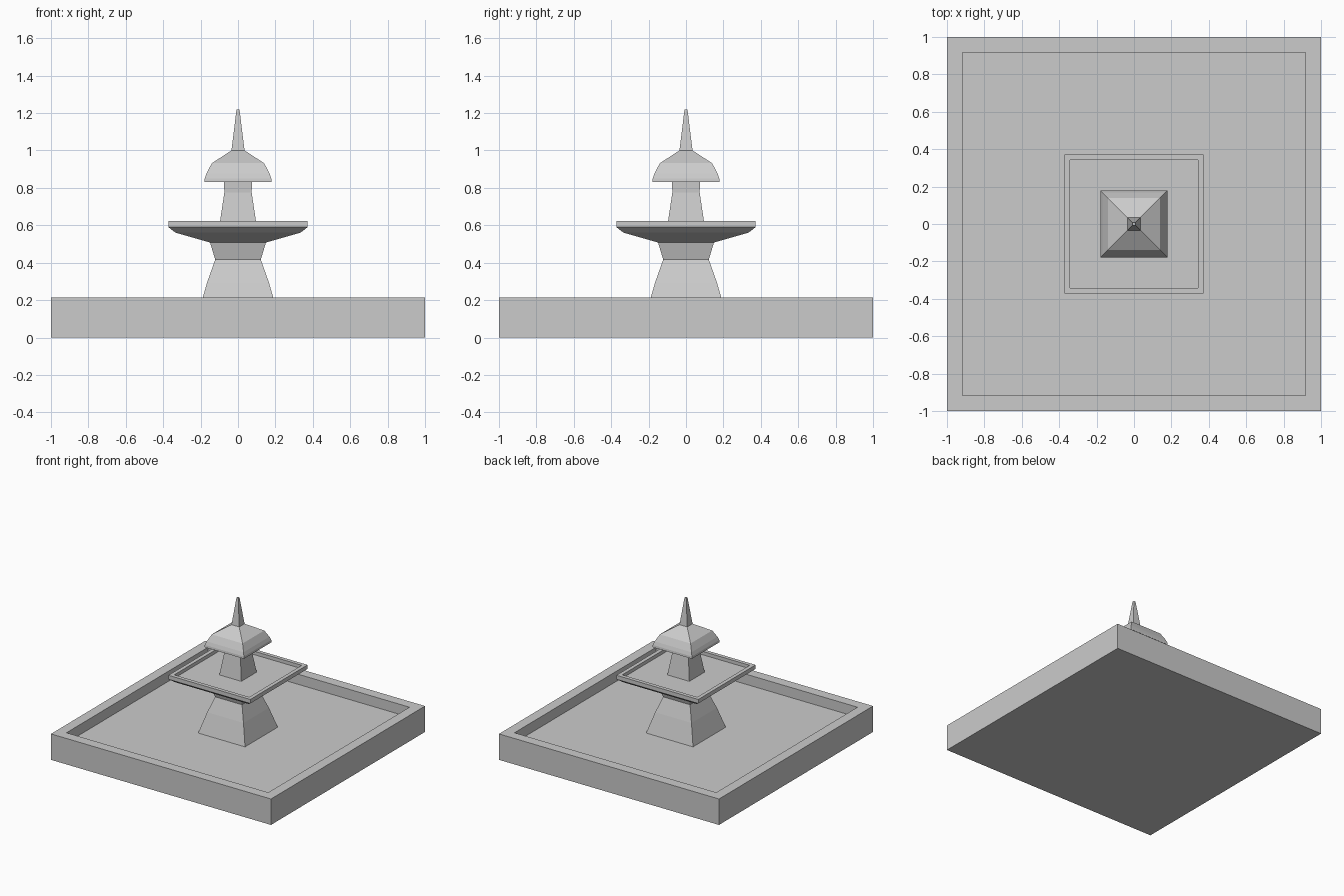
import bpy, bmesh

if "Cube" in bpy.data.objects:
    bpy.data.objects.remove(bpy.data.objects["Cube"])


def square_lathe(name, profile):
    """Sweep a (half width, z) profile around a square, capping both ends."""
    bm = bmesh.new()
    rings = [[bm.verts.new((sx * r, sy * r, z))
              for sx, sy in ((-1, -1), (1, -1), (1, 1), (-1, 1))]
             for r, z in profile]
    for a, b in zip(rings, rings[1:]):
        for i in range(4):
            j = (i + 1) % 4
            bm.faces.new((a[i], a[j], b[j], b[i]))
    bm.faces.new(rings[0][::-1])
    bm.faces.new(rings[-1])
    bmesh.ops.recalc_face_normals(bm, faces=bm.faces)
    mesh = bpy.data.meshes.new(name)
    bm.to_mesh(mesh)
    bm.free()
    obj = bpy.data.objects.new(name, mesh)
    bpy.context.collection.objects.link(obj)
    return obj


# Wide ground pool with a raised rim and sunken floor
square_lathe("pool_basin", [(1, 0), (1, 0.213), (0.917, 0.213), (0.917, 0.13)])

# Flared pedestal narrowing to a waist
square_lathe("pedestal", [(0.213, 0.13), (0.165, 0.295), (0.122, 0.417), (0.15, 0.51)])

# Shallow upper dish
square_lathe("upper_dish", [(0.15, 0.508), (0.335, 0.561), (0.372, 0.59),
                            (0.372, 0.623), (0.341, 0.623), (0.341, 0.595)])

# Post carrying the cap
square_lathe("upper_post", [(0.1, 0.595), (0.073, 0.775), (0.075, 0.834)])

# Domed cap
square_lathe("domed_cap", [(0.18, 0.832), (0.178, 0.85), (0.168, 0.878),
                           (0.14, 0.932), (0.035, 1.0)])

# Tapered spire
square_lathe("spire", [(0.035, 1.0), (0.008, 1.219)])
